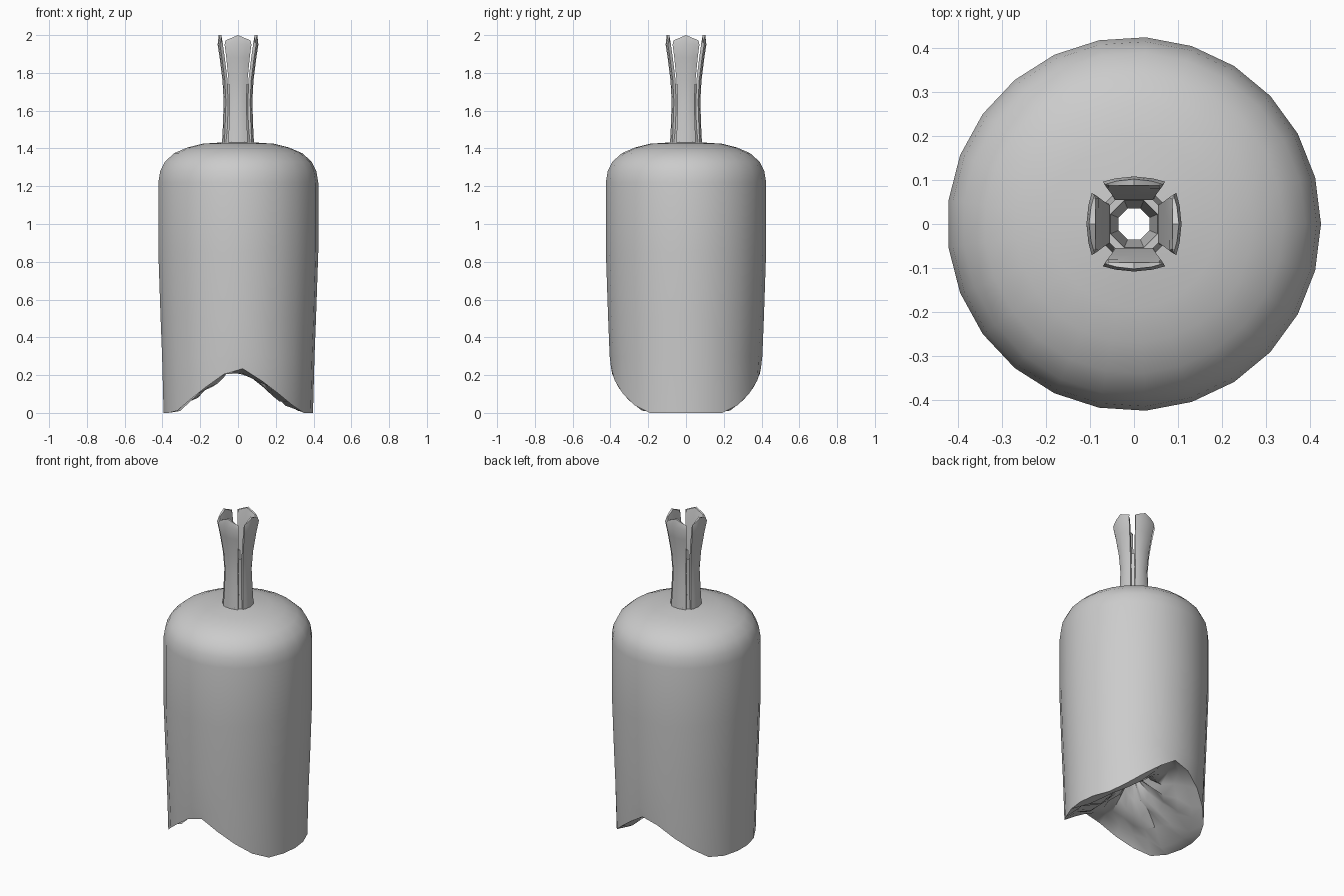
import bpy, bmesh, math, random

random.seed(4)
if "Cube" in bpy.data.objects:
    bpy.data.objects.remove(bpy.data.objects["Cube"])

grey = bpy.data.materials.new("plain grey")
grey.use_nodes = True
colour = (0.6, 0.6, 0.6, 1)
grey.diffuse_color = colour
grey.node_tree.nodes["Principled BSDF"].inputs["Base Color"].default_value = colour


def make_object(name, bm, angle):
    bmesh.ops.recalc_face_normals(bm, faces=bm.faces)
    mesh = bpy.data.meshes.new(name)
    bm.to_mesh(mesh)
    bm.free()
    mesh.materials.append(grey)
    obj = bpy.data.objects.new(name, mesh)
    bpy.context.collection.objects.link(obj)
    bpy.ops.object.select_all(action='DESELECT')
    obj.select_set(True)
    bpy.context.view_layer.objects.active = obj
    bpy.ops.object.shade_smooth_by_angle(angle=math.radians(angle))
    return obj


def bridge(bm, a, b):
    for i in range(len(a)):
        j = (i + 1) % len(a)
        bm.faces.new((a[i], a[j], b[j], b[i]))


def ring(bm, radius, height, sides, turn=0.0):
    """Ring of vertices; height may depend on x and y."""
    out = []
    for i in range(sides):
        t = math.tau * i / sides + turn
        x, y = radius * math.cos(t), radius * math.sin(t)
        out.append(bm.verts.new((x, y, height(x, y) if callable(height) else height)))
    return out


def arch(x, y):
    return max(0.0, 0.245 * (1 - (abs(x) / 0.335) ** 1.2))


def crumple(x, y):
    lift = 0.06 * max(0, 1 - math.hypot(x, y) / 0.2)
    return max(0.01, arch(x, y) + lift + random.uniform(-0.04, 0.03))


# Body: outer shell, crumpled arched underside and a narrow central bore
SIDES = 25
bm = bmesh.new()
loops = [ring(bm, 0.038, 1.435, SIDES)]
for r, z in ((0.19, 1.425), (0.27, 1.405), (0.34, 1.375), (0.39, 1.33), (0.415, 1.28),
             (0.425, 1.22), (0.425, 0.85), (0.413, 0.5), (0.405, 0.3)):
    loops.append(ring(bm, r, z, SIDES))
loops.append(ring(bm, 0.397, arch, SIDES))
for r in (0.33, 0.25, 0.17, 0.1):
    loops.append(ring(bm, r, crumple, SIDES))
loops.append(ring(bm, 0.038, 0.29, SIDES))
for a, b in zip(loops, loops[1:] + loops[:1]):
    bridge(bm, a, b)
bmesh.ops.triangulate(bm, faces=[f for f in bm.faces if f.calc_center_median().z < 0.3
                                 and abs(f.normal.z) > 0.3])
make_object("body", bm, 40)

# Stem core: octagonal tube opening like a funnel
bm = bmesh.new()
core = [ring(bm, r, z, 8, math.pi / 8) for r, z in
        ((0.038, 1.42), (0.088, 1.42), (0.076, 1.52), (0.07, 1.64), (0.075, 1.74), (0.058, 1.74))]
for a, b in zip(core, core[1:] + core[:1]):
    bridge(bm, a, b)
make_object("stem_core", bm, 20)

# Stem petals: four flared slabs with pointed tips
LEVELS = ((1.42, 0.085, 0.045, 0.052), (1.52, 0.08, 0.045, 0.048), (1.65, 0.076, 0.05, 0.044),
          (1.76, 0.082, 0.055, 0.05), (1.88, 0.097, 0.07, 0.062), (1.95, 0.108, 0.08, 0.071),
          (2.0, 0.102, 0.088, 0.066))
ACROSS = (-1, -0.6, 0, 0.6, 1)
for k, name in enumerate(("left", "back", "right", "front")):
    bm = bmesh.new()
    c, s = math.cos(k * math.pi / 2), math.sin(k * math.pi / 2)
    loops = []
    for n, (z, outer, inner, half) in enumerate(LEVELS):
        section = [(outer - 0.012 * u * u, u * half, u) for u in ACROSS]
        section += [(inner, u * half * 0.85, u) for u in reversed(ACROSS)]
        drop = 0.028 if n == len(LEVELS) - 1 else 0
        loops.append([bm.verts.new((d * c - w * s, d * s + w * c, z - drop * abs(u)))
                      for d, w, u in section])
    for a, b in zip(loops, loops[1:]):
        bridge(bm, a, b)
    for cap in (loops[0], loops[-1]):
        for i in range(4):
            bm.faces.new((cap[i], cap[i + 1], cap[8 - i], cap[9 - i]))
    make_object(name + "_petal", bm, 25)
